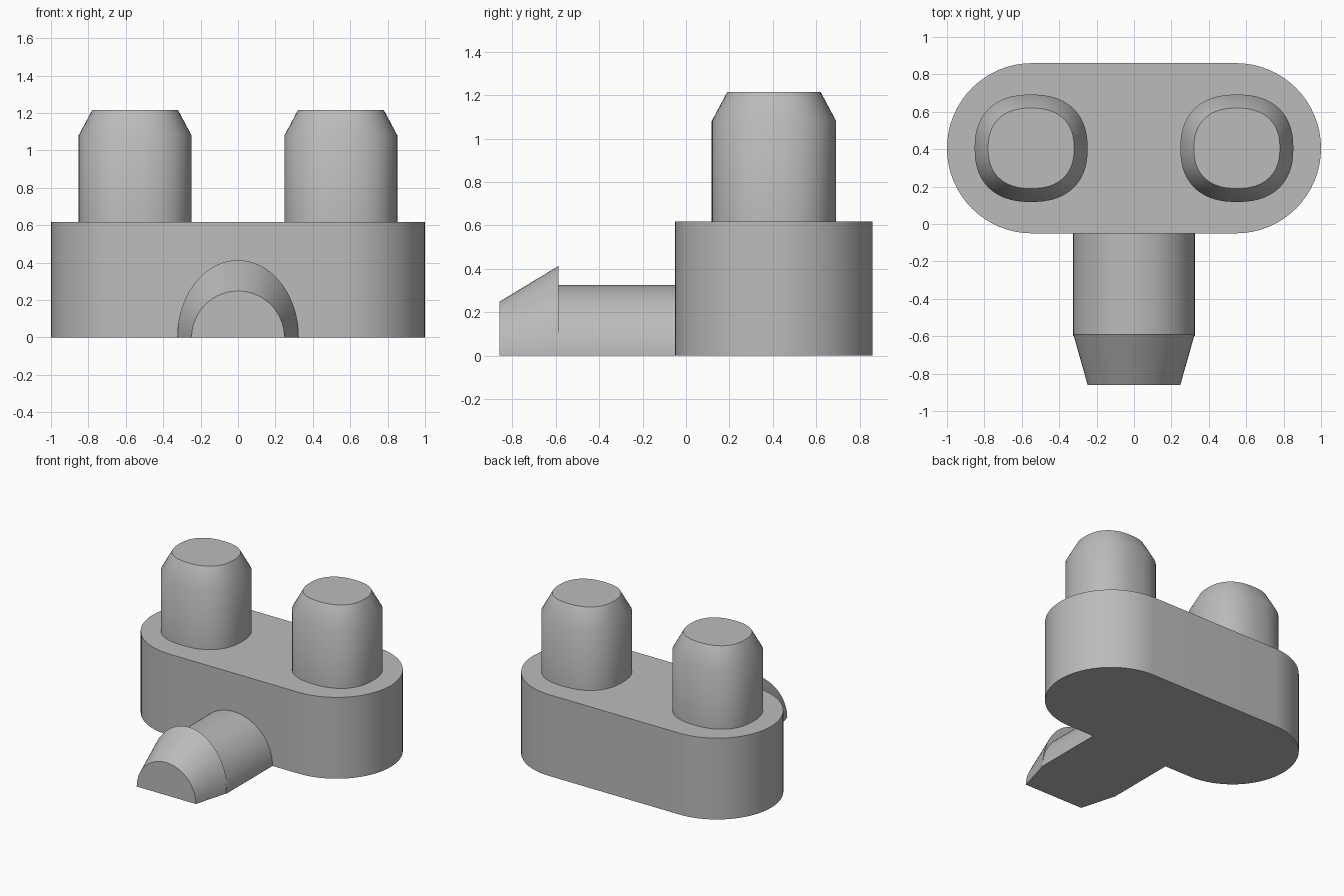
import bpy
import bmesh
from math import sin, cos, pi, radians, copysign

cube = bpy.data.objects.get("Cube")
if cube:
    bpy.data.objects.remove(cube, do_unlink=True)

grey = bpy.data.materials.new("plain grey")
grey.use_nodes = True
colour = (0.5, 0.5, 0.5, 1)
grey.diffuse_color = colour
grey.node_tree.nodes["Principled BSDF"].inputs["Base Color"].default_value = colour


def loft(name, rings):
    """Skin matching closed rings of points and cap both ends."""
    bm = bmesh.new()
    loops = [[bm.verts.new(p) for p in ring] for ring in rings]
    for low, high in zip(loops, loops[1:]):
        for i in range(len(low)):
            j = (i + 1) % len(low)
            bm.faces.new((low[i], low[j], high[j], high[i]))
    bm.faces.new(loops[0][::-1])
    bm.faces.new(loops[-1])
    bmesh.ops.recalc_face_normals(bm, faces=bm.faces)
    mesh = bpy.data.meshes.new(name)
    bm.to_mesh(mesh)
    bm.free()
    mesh.materials.append(grey)
    obj = bpy.data.objects.new(name, mesh)
    bpy.context.collection.objects.link(obj)
    bpy.ops.object.select_all(action='DESELECT')
    obj.select_set(True)
    bpy.context.view_layer.objects.active = obj
    bpy.ops.object.shade_smooth_by_angle(angle=radians(30))
    return obj


CY = 0.405          # centre line of the base and pegs


def stadium(z, half_length, radius, steps=32):
    """Straight-sided outline with half-round ends."""
    points = []
    for side in (1, -1):
        for i in range(steps + 1):
            a = -pi / 2 + pi * i / steps
            points.append((side * (half_length - radius + radius * cos(a)),
                           CY + side * radius * sin(a), z))
    return points


def squarish(cx, z, rx, ry, steps=64, power=2.35):
    """Round outline with slightly flattened sides."""
    def bulge(v):
        return copysign(abs(v) ** (2 / power), v)
    angles = [2 * pi * i / steps for i in range(steps)]
    return [(cx + rx * bulge(cos(a)), CY + ry * bulge(sin(a)), z) for a in angles]


def arch(y, rx, rz, steps=40):
    """Half-ellipse standing on the ground."""
    return [(rx * cos(pi * i / steps), y, rz * sin(pi * i / steps))
            for i in range(steps + 1)]


# Base block
loft("base_block", [stadium(0, 1, 0.455), stadium(0.617, 1, 0.455)])

# Two upright pegs with tapered tops
for side, label in ((1, "left"), (-1, "right")):
    cx = side * 0.55
    loft(label + "_peg", [squarish(cx, 0.6, 0.302, 0.287),
                          squarish(cx, 1.08, 0.302, 0.287),
                          squarish(cx, 1.215, 0.23, 0.215)])

# Half-round arm reaching forward, with a taller tapered tip
loft("front_arm", [arch(-0.04, 0.325, 0.325), arch(-0.6, 0.325, 0.325)])
loft("arm_tip", [arch(-0.588, 0.325, 0.413), arch(-0.86, 0.248, 0.248)])
